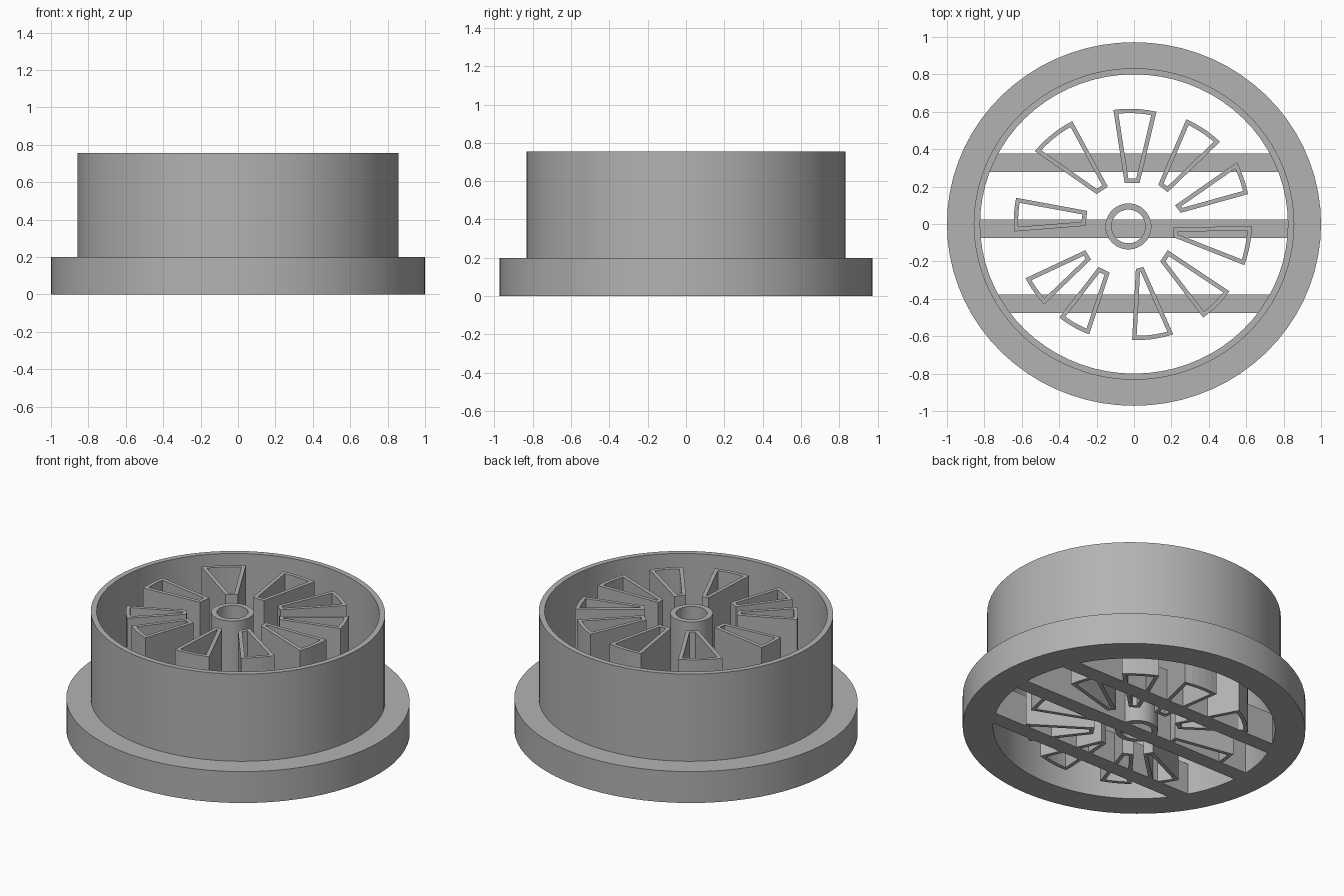
import bpy, bmesh, math
from mathutils import Vector

old = bpy.data.objects.get("Cube")
if old:
    bpy.data.objects.remove(old, do_unlink=True)

HEIGHT = 0.755
FLANGE = 0.2
HUB = Vector((-0.03, -0.013))

grey = bpy.data.materials.new("plain grey")
grey.use_nodes = True
grey.diffuse_color = (0.45, 0.45, 0.45, 1)
grey.node_tree.nodes["Principled BSDF"].inputs["Base Color"].default_value = grey.diffuse_color


def finish(name, bm, smooth=False):
    """Turn a bmesh into a named grey object."""
    bmesh.ops.recalc_face_normals(bm, faces=bm.faces)
    mesh = bpy.data.meshes.new(name)
    bm.to_mesh(mesh)
    bm.free()
    mesh.materials.append(grey)
    obj = bpy.data.objects.new(name, mesh)
    bpy.context.collection.objects.link(obj)
    if smooth:
        bpy.ops.object.select_all(action='DESELECT')
        obj.select_set(True)
        bpy.context.view_layer.objects.active = obj
        bpy.ops.object.shade_smooth_by_angle(angle=math.radians(30))
    return obj


def lathe(name, profile, squash=1.0, centre=(0, 0), sides=72):
    """Revolve a closed (radius, z) profile around a vertical axis."""
    bm = bmesh.new()
    rings = []
    for i in range(sides):
        a = 2 * math.pi * i / sides
        rings.append([bm.verts.new((centre[0] + r * math.cos(a),
                                    centre[1] + r * math.sin(a) * squash, z))
                      for r, z in profile])
    n = len(profile)
    for i in range(sides):
        here, after = rings[i], rings[(i + 1) % sides]
        for j in range(n):
            k = (j + 1) % n
            bm.faces.new((here[j], after[j], after[k], here[k]))
    return finish(name, bm, smooth=True)


def cell(name, outer_a, outer_b, inner_b, inner_a, wall=0.023, steps=5):
    """Hollow wedge with a curved outer end, open at top and bottom."""
    a, b = Vector(outer_a) - HUB, Vector(outer_b) - HUB
    turn = a.angle_signed(b)
    start = math.atan2(a.y, a.x)
    outline = []
    for i in range(steps + 1):
        t = i / steps
        r = a.length + (b.length - a.length) * t
        ang = start - turn * t
        outline.append(HUB + Vector((math.cos(ang), math.sin(ang))) * r)
    outline += [Vector(inner_b), Vector(inner_a)]
    bm = bmesh.new()
    face = bm.faces.new([bm.verts.new((p.x, p.y, 0)) for p in outline])
    bm.normal_update()
    bmesh.ops.inset_individual(bm, faces=[face], thickness=wall, use_even_offset=True)
    bmesh.ops.delete(bm, geom=[face], context='FACES_ONLY')
    up = bmesh.ops.extrude_face_region(bm, geom=bm.faces[:], use_keep_orig=True)
    top = [v for v in up["geom"] if isinstance(v, bmesh.types.BMVert)]
    bmesh.ops.translate(bm, verts=top, vec=(0, 0, HEIGHT))
    return finish(name, bm)


# Outer wall with its wide base flange, slightly oval
lathe("flanged_wall", [(0.823, 0), (1, 0), (1, FLANGE), (0.857, FLANGE),
                       (0.857, HEIGHT), (0.823, HEIGHT)], squash=0.972)

# Centre tube
lathe("hub_tube", [(0.09, 0), (0.123, 0), (0.123, HEIGHT), (0.09, HEIGHT)],
      centre=HUB, sides=48)

# Three cross bars spanning the opening
for label, y in (("back", 0.328), ("middle", -0.026), ("front", -0.427)):
    bm = bmesh.new()
    bmesh.ops.create_cube(bm, size=1)
    half = 0.825 if label == "middle" else 0.78
    for v in bm.verts:
        v.co = (v.co.x * 2 * half, y + v.co.y * 0.098, (v.co.z + 0.5) * (FLANGE - 0.001))
    finish(label + "_cross_bar", bm)

# Ring of hollow wedges, unevenly spaced: two outer corners, two inner corners
CELLS = [
    ((-.11, .61), (.12, .6), (.03, .22), (-.05, .22)),
    ((.28, .56), (.46, .44), (.18, .17), (.13, .21)),
    ((.55, .33), (.61, .16), (.25, .06), (.22, .1)),
    ((.63, -.01), (.59, -.22), (.21, -.07), (.21, -.02)),
    ((.51, -.36), (.37, -.5), (.14, -.2), (.18, -.14)),
    ((.21, -.59), (-.01, -.62), (.01, -.24), (.05, -.23)),
    ((-.24, -.59), (-.4, -.5), (-.19, -.23), (-.13, -.26)),
    ((-.48, -.43), (-.58, -.29), (-.26, -.14), (-.23, -.19)),
    ((-.64, -.04), (-.63, .14), (-.25, .07), (-.26, -.01)),
    ((-.53, .39), (-.33, .55), (-.14, .2), (-.2, .16)),
]
for i, corners in enumerate(CELLS):
    cell(f"wedge_cell_{i + 1}", *corners)
